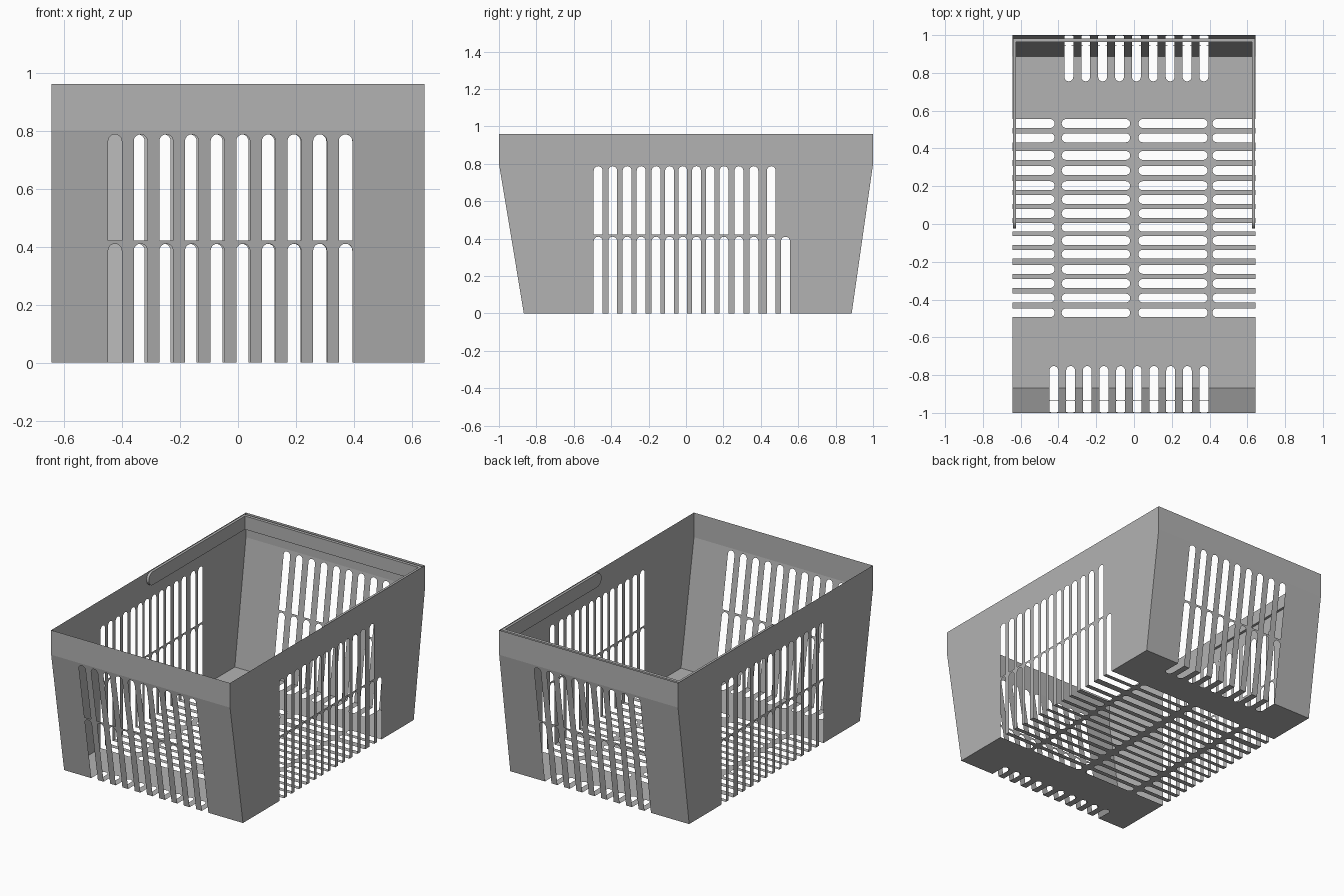
import bpy
import bmesh
import math
from mathutils import Vector
from mathutils.geometry import tessellate_polygon

if "Cube" in bpy.data.objects:
    bpy.data.objects.remove(bpy.data.objects["Cube"], do_unlink=True)

# Main dimensions
HALF_W, RIM_Z, BEND_Z = 0.643, 0.96, 0.8
FRONT_Y, BACK_Y = -0.867, 0.886
SLOT_R = 0.0235
LOW_TOP, UP_BASE, UP_TOP = 0.41, 0.422, 0.787
CENTER = Vector((0, 0, 0.5))

# Slot positions
front_slots = [-0.424 + i * 0.0883 for i in range(10)]
back_slots = [-0.345 + i * 0.0894 for i in range(9)]
rows = [-0.47, -0.392, -0.315, -0.24, -0.16, -0.088, -0.017,
        0.056, 0.13, 0.203, 0.283, 0.363, 0.456, 0.532]

grey = bpy.data.materials.new("basket grey plastic")
grey.use_nodes = True
COLOR = (0.45, 0.45, 0.45, 1)
grey.diffuse_color = COLOR
grey.node_tree.nodes["Principled BSDF"].inputs["Base Color"].default_value = COLOR


def finish(name, bm):
    mesh = bpy.data.meshes.new(name)
    bm.to_mesh(mesh)
    bm.free()
    mesh.materials.append(grey)
    obj = bpy.data.objects.new(name, mesh)
    bpy.context.collection.objects.link(obj)
    return obj


def slot(c, base, top):
    """Slot with a flat base and a round top, as (along, up) points."""
    arc = [(c - SLOT_R * math.cos(math.pi * k / 10),
            top - SLOT_R + SLOT_R * math.sin(math.pi * k / 10)) for k in range(11)]
    return [(c - SLOT_R, base)] + arc + [(c + SLOT_R, base)]


def notches(centers, depth):
    return [p for c in centers for p in slot(c, 0, depth)]


def panel(name, outline, holes, place):
    """Flat sheet with holes; place maps 2D points into space."""
    loops = [[Vector((u, v, 0)) for u, v in loop] for loop in [outline] + holes]
    flat = [p for loop in loops for p in loop]
    bm = bmesh.new()
    verts = [bm.verts.new(place(p.x, p.y)) for p in flat]
    for tri in tessellate_polygon(loops):
        if len(set(tri)) == 3:
            bm.faces.new([verts[i] for i in tri])
    bmesh.ops.dissolve_degenerate(bm, dist=1e-5, edges=bm.edges[:])
    bm.normal_update()
    for f in bm.faces:
        if f.normal.dot(f.calc_center_median() - CENTER) < 0:
            f.normal_flip()
    return finish(name, bm)


# Sloping end walls with an upright band on top
for side, foot, top, slots in (("front", FRONT_Y, -1, front_slots),
                               ("back", BACK_Y, 1, back_slots)):
    outline = ([(-HALF_W, 0)] + notches(slots, LOW_TOP)
               + [(HALF_W, 0), (HALF_W, BEND_Z), (-HALF_W, BEND_Z)])
    panel(side + "_wall", outline, [slot(c, UP_BASE, UP_TOP) for c in slots],
          lambda u, v: (u, foot + (top - foot) * v / BEND_Z, v))
    band = [(-HALF_W, BEND_Z), (HALF_W, BEND_Z), (HALF_W, RIM_Z), (-HALF_W, RIM_Z)]
    panel(side + "_band", band, [], lambda u, v: (u, top, v))

# Upright side walls; the left one has one upper slot fewer
for side, x, upper in (("left", HALF_W, rows[:-1]), ("right", -HALF_W, rows)):
    outline = ([(FRONT_Y, 0)] + notches(rows, LOW_TOP)
               + [(BACK_Y, 0), (1, BEND_Z), (1, RIM_Z), (-1, RIM_Z), (-1, BEND_Z)])
    panel(side + "_wall", outline, [slot(c, UP_BASE, UP_TOP) for c in upper],
          lambda u, v: (x, u, v))

# Floor, with slots running in from all four edges
edge_front = [(s, FRONT_Y + t) for s, t in notches(front_slots, FRONT_Y * -1 - 0.752)]
edge_back = [(s, BACK_Y - t) for s, t in notches(back_slots, BACK_Y - 0.755)]
edge_left = [(HALF_W - t, s) for s, t in notches(rows, HALF_W - 0.415)]
edge_right = [(-HALF_W + t, s) for s, t in notches(rows, HALF_W - 0.42)]
floor_outline = ([(-HALF_W, FRONT_Y)] + edge_front + [(HALF_W, FRONT_Y)] + edge_left
                 + [(HALF_W, BACK_Y)] + edge_back[::-1] + [(-HALF_W, BACK_Y)]
                 + edge_right[::-1])


def stadium(a, b, c, r):
    """Long slot from a to b, centred on c, round at both ends."""
    pts = []
    for end, start in ((b - r, -90), (a + r, 90)):
        for k in range(11):
            ang = math.radians(start + 18 * k)
            pts.append((end + r * math.cos(ang), c + r * math.sin(ang)))
    return pts


floor_holes = [stadium(a, b, c, SLOT_R) for c in rows
               for a, b in ((-0.383, -0.02), (0.023, 0.39))]
panel("floor", floor_outline, floor_holes, lambda u, v: (u, v, 0))


# Folded carrying handle, lying just inside the rim
def bar(name, profile, place, thickness):
    bm = bmesh.new()
    face = bm.faces.new([bm.verts.new(place(u, v)) for u, v in profile])
    out = bmesh.ops.extrude_face_region(bm, geom=[face])
    moved = [g for g in out["geom"] if isinstance(g, bmesh.types.BMVert)]
    bmesh.ops.translate(bm, verts=moved, vec=thickness)
    bmesh.ops.recalc_face_normals(bm, faces=bm.faces[:])
    return finish(name, bm)


H_LOW, H_TOP, H_BACK, H_IN = 0.87, 0.957, 0.983, 0.624
rad = (H_TOP - H_LOW) / 2
arm = [(H_BACK, H_LOW), (H_BACK, H_TOP)]
for k in range(13):
    ang = math.pi * (0.5 + k / 12)
    arm.append((-0.025 + rad + rad * math.cos(ang), H_LOW + rad + rad * math.sin(ang)))
for side, sx in (("left", 1), ("right", -1)):
    bar(side + "_handle_arm", arm, lambda u, v: (sx * H_IN, u, v), (sx * 0.016, 0, 0))
grip = [(-H_IN, H_LOW), (H_IN, H_LOW), (H_IN, H_TOP), (-H_IN, H_TOP)]
bar("handle_grip", grip, lambda u, v: (u, H_BACK, v), (0, -0.02, 0))
